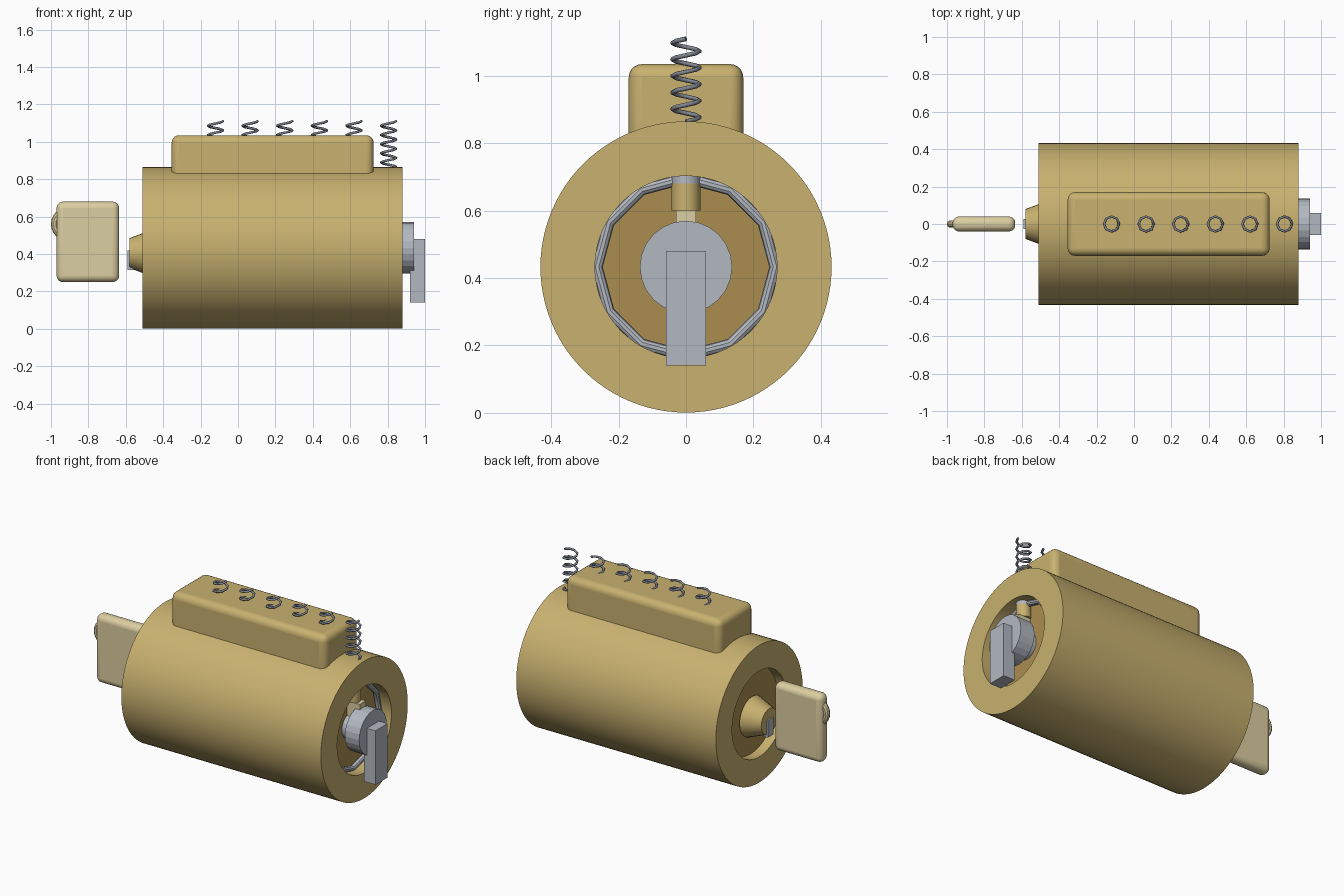
import bpy, math
from math import pi, cos, sin

if "Cube" in bpy.data.objects:
    bpy.data.objects.remove(bpy.data.objects["Cube"])

AXIS_Z = 0.433


def material(name, rgb):
    m = bpy.data.materials.new(name)
    m.diffuse_color = (*rgb, 1)
    m.use_nodes = True
    m.node_tree.nodes["Principled BSDF"].inputs["Base Color"].default_value = m.diffuse_color
    return m


BRASS = material("brass", (0.58, 0.44, 0.16))
DARK = material("dark_brass", (0.40, 0.27, 0.08))
PALE = material("pale_brass", (0.72, 0.62, 0.36))
STEEL = material("steel", (0.45, 0.48, 0.53))
WIRE = material("wire", (0.22, 0.24, 0.28))


def finish(o, name, mat, smooth=True):
    o.name = name
    o.data.materials.append(mat)
    if smooth:
        bpy.ops.object.select_all(action='DESELECT')
        o.select_set(True)
        bpy.context.view_layer.objects.active = o
        bpy.ops.object.shade_smooth_by_angle(angle=math.radians(35))
    return o


def box(name, x, y, z, mat, bevel=0.0):
    bpy.ops.mesh.primitive_cube_add(size=1)
    o = bpy.context.object
    for v in o.data.vertices:
        v.co = [r[0] + (r[1] - r[0]) * (c + 0.5) for r, c in zip((x, y, z), v.co)]
    if bevel:
        b = o.modifiers.new("bevel", 'BEVEL')
        b.width, b.segments = bevel, 5
    return finish(o, name, mat, bool(bevel))


def lathe_x(name, profile, n, mat, zc=AXIS_Z, loop=False, smooth=True):
    """Revolve (x, radius) points around the lock axis; open profiles get end caps."""
    verts = [(x, r * cos(2 * pi * i / n), zc + r * sin(2 * pi * i / n))
             for x, r in profile for i in range(n)]
    k = len(profile)
    faces = []
    for a in range(k if loop else k - 1):
        b = (a + 1) % k
        for i in range(n):
            j = (i + 1) % n
            faces.append((a * n + i, b * n + i, b * n + j, a * n + j))
    if not loop:
        faces += [tuple(range(n)), tuple(range(k * n - 1, (k - 1) * n - 1, -1))]
    me = bpy.data.meshes.new(name)
    me.from_pydata(verts, [], faces)
    o = bpy.data.objects.new(name, me)
    bpy.context.collection.objects.link(o)
    return finish(o, name, mat, smooth)


def pin(name, x, z0, z1, r, mat):
    bpy.ops.mesh.primitive_cylinder_add(vertices=16, radius=r, depth=z1 - z0,
                                        location=(x, 0, (z0 + z1) / 2))
    return finish(bpy.context.object, name, mat)


def spring(name, x, z0, z1, r, turns, wire, mat, per_turn=8):
    cu = bpy.data.curves.new(name, 'CURVE')
    cu.dimensions = '3D'
    cu.bevel_depth, cu.bevel_resolution, cu.use_fill_caps = wire, 1, True
    sp = cu.splines.new('POLY')
    n = turns * per_turn
    sp.points.add(n)
    for i in range(n + 1):
        a = 2 * pi * i / per_turn
        sp.points[i].co = (x + r * cos(a), r * sin(a), z0 + (z1 - z0) * i / n, 1)
    o = bpy.data.objects.new(name, cu)
    bpy.context.collection.objects.link(o)
    cu.materials.append(mat)


# hollow housing and the block on top that holds the springs
lathe_x("housing", [(-0.51, 0.432), (0.88, 0.432), (0.88, 0.27), (-0.51, 0.27)],
        96, BRASS, loop=True)
box("spring_block", (-0.355, 0.725), (-0.17, 0.17), (0.72, 1.035), BRASS, 0.04)

# rotating plug with tapered nose and keyway
lathe_x("plug", [(-0.45, 0.268), (0.78, 0.268)], 64, DARK)
lathe_x("plug_nose", [(-0.46, 0.125), (-0.58, 0.08)], 24, BRASS, zc=0.405)
box("keyway", (-0.59, -0.56), (-0.028, 0.028), (0.315, 0.42), STEEL)

# retaining ring near the rear of the bore
bpy.ops.mesh.primitive_torus_add(location=(0.80, 0, AXIS_Z), rotation=(0, pi / 2, 0),
                                 major_radius=0.264, minor_radius=0.017,
                                 major_segments=12, minor_segments=10)
finish(bpy.context.object, "retaining_ring", STEEL)

# rear disc and tailpiece
lathe_x("cam_disc", [(0.84, 0.137), (0.94, 0.137)], 24, STEEL, smooth=False)
lathe_x("cam_hub", [(0.77, 0.08), (0.85, 0.08)], 24, STEEL)
box("tailpiece", (0.92, 1.0), (-0.06, 0.06), (0.14, 0.48), STEEL)

# six pin stacks with springs
for i in range(6):
    x = -0.12 + 0.185 * i
    pin(f"key_pin_{i}", x, 0.60, 0.68, 0.043, BRASS)
    pin(f"driver_pin_{i}", x, 0.68, 0.86, 0.043, STEEL)
    spring(f"spring_{i}", x, 0.865, 1.11, 0.04, 5, 0.007, WIRE)

# key: bow, ring around its hole, and blade inside the plug
box("key_bow", (-0.97, -0.635), (-0.04, 0.04), (0.25, 0.68), PALE, 0.035)
bpy.ops.mesh.primitive_torus_add(location=(-0.91, 0, 0.56), rotation=(pi / 2, 0, 0),
                                 major_radius=0.07, minor_radius=0.02,
                                 major_segments=24, minor_segments=10)
finish(bpy.context.object, "key_hole_ring", PALE)
box("key_blade", (-0.42, 0.87), (-0.03, 0.03), (0.36, 0.60), PALE)
